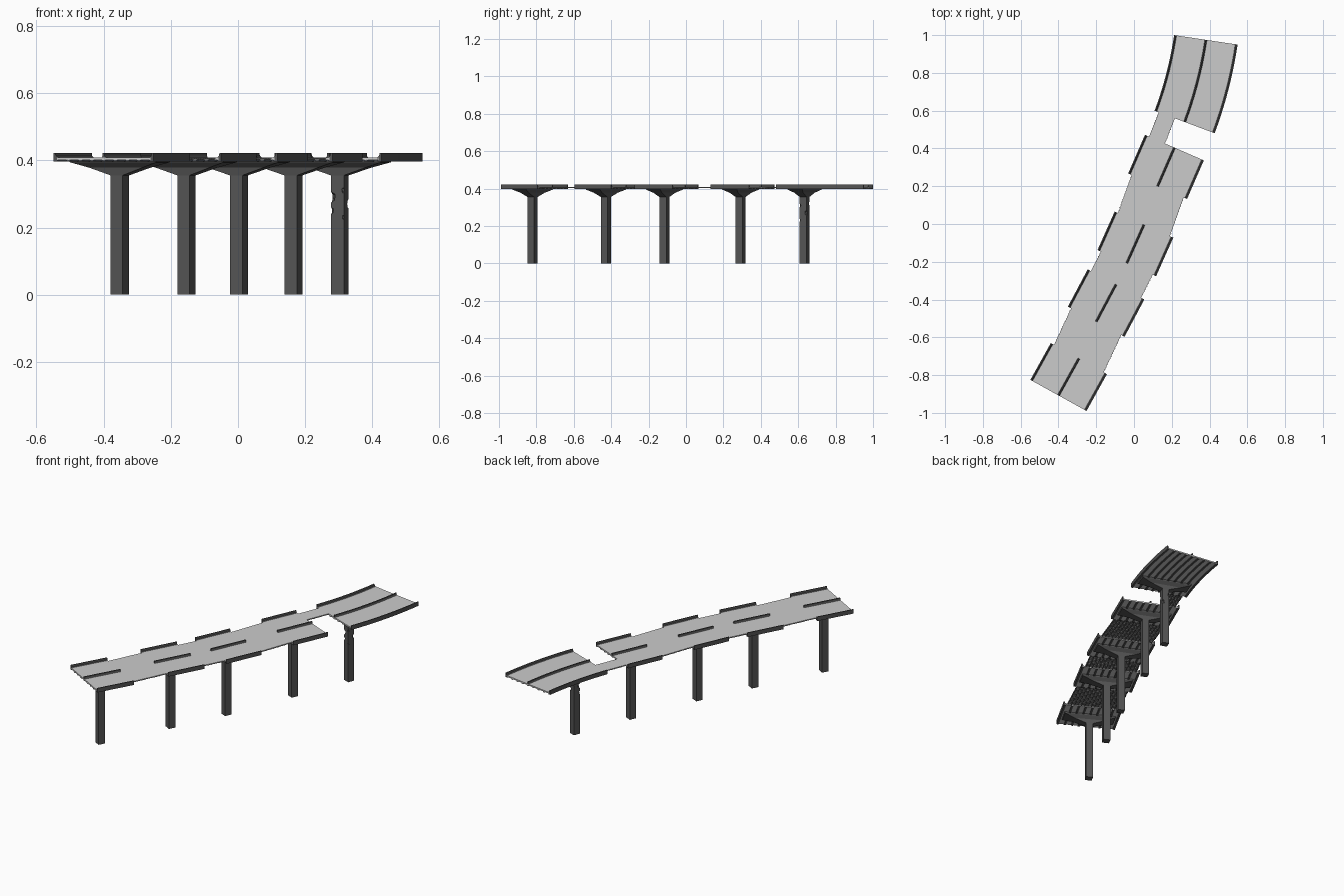
import bpy, bmesh, math
from mathutils import Vector

if "Cube" in bpy.data.objects:
    bpy.data.objects.remove(bpy.data.objects["Cube"])

dark = bpy.data.materials.new("dark_concrete")
dark.diffuse_color = (0.09, 0.09, 0.09, 1)
dark.use_nodes = True
dark.node_tree.nodes["Principled BSDF"].inputs["Base Color"].default_value = dark.diffuse_color


def frame(st):
    """Origin, right and forward vectors of a station (x, y, heading in degrees)."""
    a = math.radians(st[2])
    return (Vector((st[0], st[1], 0)), Vector((math.cos(a), -math.sin(a), 0)),
            Vector((math.sin(a), math.cos(a), 0)))


def advance(st, dist, turn=0):
    a = math.radians(st[2] + turn / 2)
    return (st[0] + dist * math.sin(a), st[1] + dist * math.cos(a), st[2] + turn)


def loft(bm, rings):
    vs = [[bm.verts.new(p) for p in r] for r in rings]
    n = len(vs[0])
    for a, b in zip(vs, vs[1:]):
        for i in range(n):
            bm.faces.new((a[i], a[(i + 1) % n], b[(i + 1) % n], b[i]))
    bm.faces.new(vs[0][::-1])
    bm.faces.new(vs[-1])


def finish(bm, name, mat=None):
    bmesh.ops.recalc_face_normals(bm, faces=bm.faces)
    me = bpy.data.meshes.new(name)
    bm.to_mesh(me)
    bm.free()
    ob = bpy.data.objects.new(name, me)
    bpy.context.collection.objects.link(ob)
    if mat:
        me.materials.append(mat)
    return ob


def sweep(name, stations, profiles, mat=None):
    """Extrude (sideways, z) outlines along the stations."""
    bm = bmesh.new()
    for prof in profiles:
        rings = []
        for st in stations:
            o, r, f = frame(st)
            rings.append([o + r * u + Vector((0, 0, z)) for u, z in prof])
        loft(bm, rings)
    return finish(bm, name, mat)


def rect(u0, u1, z0, z1):
    return [(u0, z0), (u1, z0), (u1, z1), (u0, z1)]


TOP = 0.409
barrier = [(0.17, 0.397), (0.17, 0.422), (0.164, 0.422), (0.162, 0.413), (0.157, TOP), (0.157, 0.397)]
median = [(-0.007, TOP - 0.002), (0.007, TOP - 0.002), (0.003, 0.414), (0.003, 0.422),
          (-0.003, 0.422), (-0.003, 0.414)]
mirrored = [(-u, z) for u, z in barrier]
girders = [rect(u - 0.006, u + 0.006, 0.397, 0.403) for u in (-0.12, -0.08, -0.04, 0, 0.04, 0.08, 0.12)]


def deck_unit(tag, stations):
    sweep(f"deck_slab_{tag}", stations, [rect(-0.16, 0.16, 0.401, TOP)])
    sweep(f"side_barriers_{tag}", stations, [barrier, mirrored], dark)
    sweep(f"median_barrier_{tag}", stations, [median], dark)
    sweep(f"girders_{tag}", stations, girders, dark)


def pier(tag, st):
    """Square column whose head flares out to carry the deck."""
    o, r, f = frame(st)
    bm = bmesh.new()
    levels = [(0, 0.02, 0.02), (0.355, 0.02, 0.02), (0.378, 0.09, 0.025),
              (0.394, 0.146, 0.042), (0.402, 0.15, 0.045)]
    loft(bm, [[o + r * (sx * w) + f * (sy * d) + Vector((0, 0, z))
               for sx, sy in ((-1, -1), (1, -1), (1, 1), (-1, 1))] for z, w, d in levels])
    return finish(bm, f"pier_{tag}", dark)


def span(tag, a, b, u0, u1):
    """Thin bare deck between two units, with a grid of bars beneath."""
    sweep(f"span_plate_{tag}", [a, b], [rect(u0, u1, 0.405, TOP)])
    n = max(2, round((u1 - u0) / 0.02))
    us = [u0 + 0.004 + (u1 - u0 - 0.008) * i / n for i in range(n + 1)]
    sweep(f"span_long_bars_{tag}", [a, b], [rect(u - 0.002, u + 0.002, 0.402, 0.4055) for u in us], dark)
    bm = bmesh.new()
    oa, ra, _ = frame(a)
    ob, rb, _ = frame(b)
    length = (ob - oa).length
    m = int(length / 0.015)
    for i in range(1, m):
        t = i / m
        o, r = oa.lerp(ob, t), ra.lerp(rb, t).normalized()
        f = (ob - oa).normalized()
        loft(bm, [[o + r * u + f * d + Vector((0, 0, z))
                   for d, z in ((-0.002, 0.403), (0.002, 0.403), (0.002, 0.4055), (-0.002, 0.4055))]
                  for u in (u0 - 0.002, u1 + 0.002)])
    finish(bm, f"span_cross_bars_{tag}", dark)


# Straight units, then the long curved end unit
starts = [(-0.40, -0.9075, 29), (-0.20, -0.517, 28), (-0.038, -0.207, 24), (0.125, 0.20, 23.5)]
units = [[s, advance(s, 0.223)] for s in starts]
curve = [(0.268, 0.54, 20.5)]
for i in range(10):
    curve.append(advance(curve[-1], 0.045, -1.2))
units.append(curve)

piers = []
for i, u in enumerate(units, 1):
    deck_unit(i, u)
    piers.append(pier(i, advance(u[0], 0.1)))

# Bare spans; the last one is only a remnant of one lane
for i in range(3):
    span(i + 1, units[i][-1], units[i + 1][0], -0.15, 0.15)
span("broken", units[3][-1], units[4][0], -0.146, -0.055)

# Chipped edges on the last column
o, r, f = frame(advance(curve[0], 0.1))
bm = bmesh.new()
for sx, sy, z, rad in ((-1, -1, 0.29, 0.02), (-1, -1, 0.25, 0.014), (1, -1, 0.31, 0.013),
                       (1, 1, 0.27, 0.018), (-1, 1, 0.32, 0.014), (1, -1, 0.23, 0.011)):
    ret = bmesh.ops.create_icosphere(bm, subdivisions=1, radius=rad)
    c = o + r * (sx * 0.024) + f * (sy * 0.024) + Vector((0, 0, z))
    bmesh.ops.translate(bm, verts=ret["verts"], vec=c)
cutter = finish(bm, "chip_cutter")
cutter.hide_render = True
cutter.hide_viewport = True
mod = piers[-1].modifiers.new("chips", 'BOOLEAN')
mod.operation = 'DIFFERENCE'
mod.solver = 'EXACT'
mod.use_self = True
mod.object = cutter
